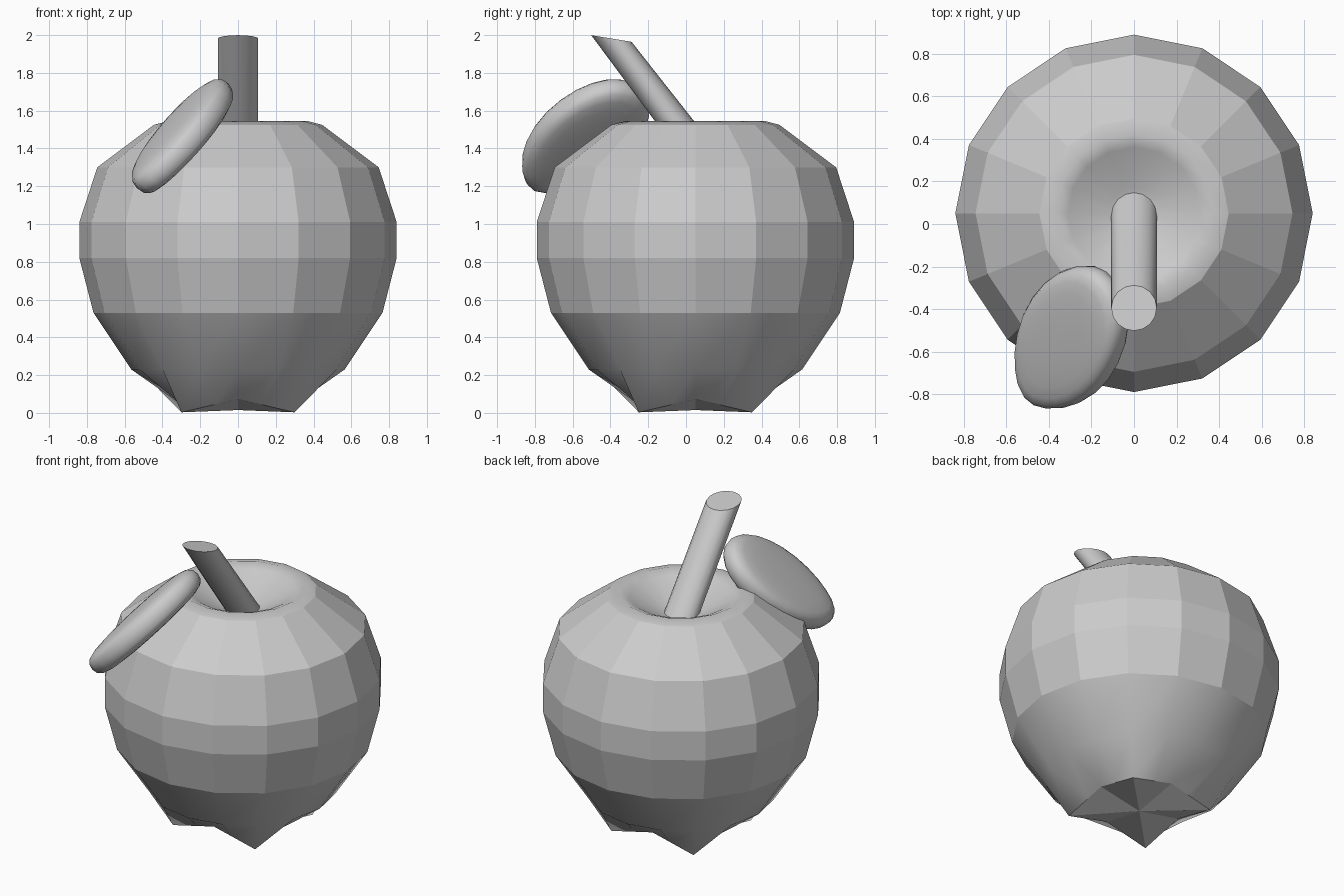
import bpy, bmesh, math
from mathutils import Vector

if "Cube" in bpy.data.objects:
    bpy.data.objects.remove(bpy.data.objects["Cube"])

CY = 0.05  # fruit axis sits slightly behind the origin
N = 16


def finish(bm, name):
    bmesh.ops.recalc_face_normals(bm, faces=bm.faces)
    me = bpy.data.meshes.new(name)
    bm.to_mesh(me)
    bm.free()
    ob = bpy.data.objects.new(name, me)
    bpy.context.collection.objects.link(ob)
    return ob


def loft(bm, rings, smooth):
    """Bridge successive rings of points; smooth[i] is the shading of band i."""
    vs = [[bm.verts.new(p) for p in r] for r in rings]
    for i in range(len(vs) - 1):
        n = len(vs[i])
        for k in range(n):
            f = bm.faces.new((vs[i][k], vs[i][(k + 1) % n],
                              vs[i + 1][(k + 1) % n], vs[i + 1][k]))
            f.smooth = smooth[i]
    return vs


def fan(bm, ring, tip, smooth):
    c = bm.verts.new(tip)
    for k in range(len(ring)):
        bm.faces.new((ring[k], ring[(k + 1) % len(ring)], c)).smooth = smooth


# fruit: squared, four-footed base below a faceted lathe with a smooth dip
angles = [2 * math.pi * k / N for k in range(N)]
base = []
for a in angles:
    c, s = math.cos(a), math.sin(a)
    m = max(abs(c), abs(s))
    t = min(abs(c), abs(s)) / m
    base.append((0.3 * c / m, CY + 0.3 * s / m, 0.07 * (1 - t) + 0.003))
profile = [(0.565, 0.23), (0.765, 0.53), (0.84, 0.82), (0.84, 1.01),
           (0.745, 1.30), (0.445, 1.525), (0.37, 1.545), (0.31, 1.52), (0.12, 1.415)]
rings = [base] + [[(r * math.cos(a), CY + r * math.sin(a), z) for a in angles]
                  for r, z in profile]
bm = bmesh.new()
vs = loft(bm, rings, [True, True, False, False, False, False, True, True, True])
fan(bm, vs[0], (0, CY, 0.015), False)
fan(bm, vs[-1], (0, CY, 1.40), True)
finish(bm, "fruit")

# stem: sheared cylinder with a slightly tilted top
circle = [(0.107 * math.cos(a), 0.107 * math.sin(a)) for a in angles]
bm = bmesh.new()
vs = loft(bm, [[(x, CY + y, 1.40) for x, y in circle],
               [(x, -0.395 + y, 1.982 - 0.165 * y) for x, y in circle]], [True])
for r in vs:
    bm.faces.new(r)
finish(bm, "stem")

# leaf: thick rounded pad on a tilted plane
n = Vector((-0.68, -0.20, 0.70)).normalized()
d = Vector((-0.45, -0.63, -0.617)).normalized()
w = n.cross(d)
centre = Vector((-0.30, -0.54, 1.4625))
outline = [(-0.44, 0.0), (-0.40, 0.14), (-0.24, 0.25), (0.0, 0.29), (0.22, 0.24),
           (0.38, 0.13), (0.46, 0.0), (0.38, -0.13), (0.22, -0.24), (0.0, -0.29),
           (-0.24, -0.25), (-0.40, -0.14)]
layers = [(0.45, -0.085), (0.86, -0.075), (1.0, -0.045), (1.0, 0.045),
          (0.86, 0.075), (0.45, 0.085)]
bm = bmesh.new()
vs = loft(bm, [[centre + s * (u * d + v * w) + h * n for u, v in outline]
               for s, h in layers], [True] * 5)
fan(bm, vs[0], centre - 0.088 * n, True)
fan(bm, vs[-1], centre + 0.088 * n, True)
leaf = finish(bm, "leaf")
sub = leaf.modifiers.new("round", 'SUBSURF')
sub.levels = sub.render_levels = 1
